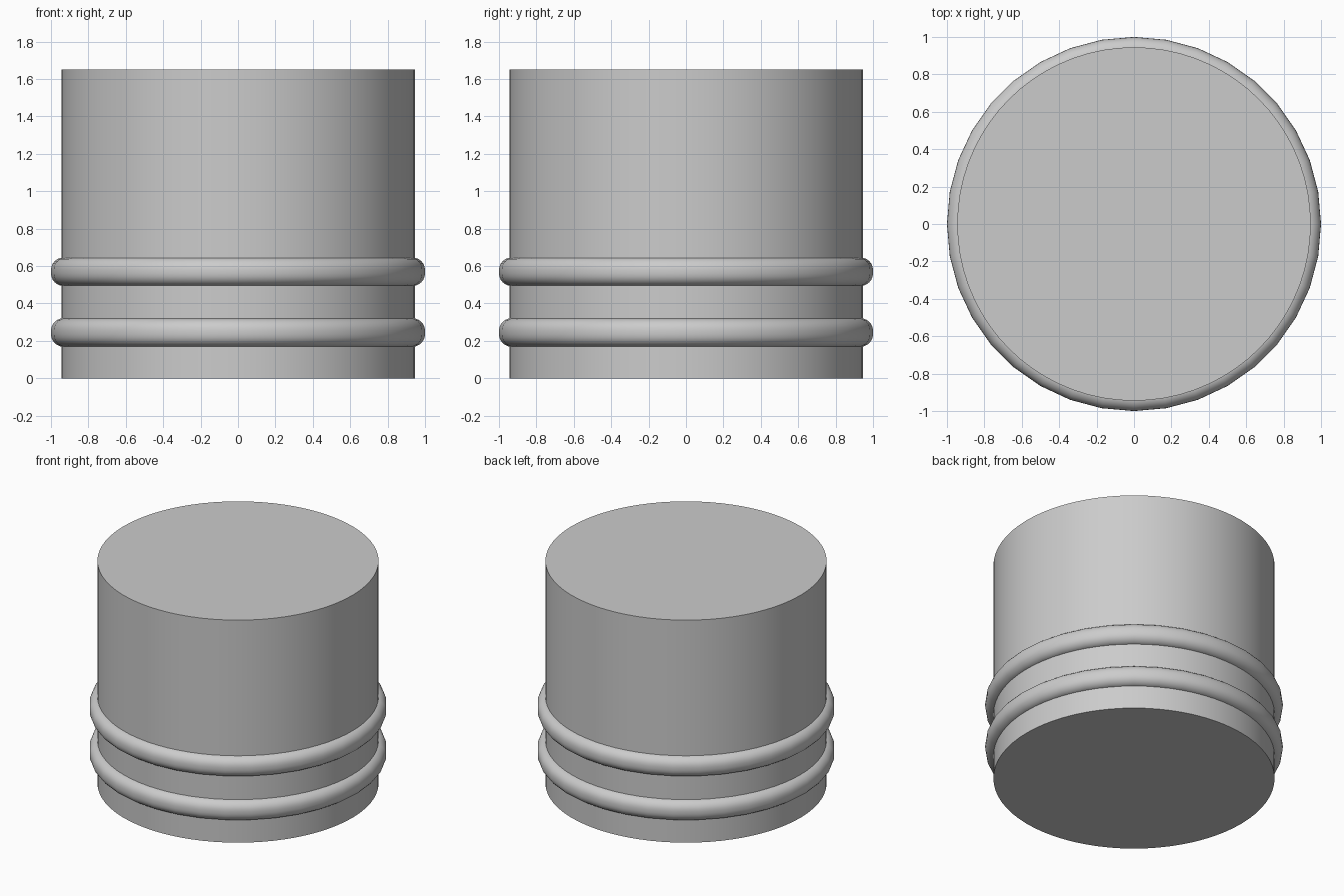
import bpy
import bmesh
import math

cube = bpy.data.objects.get("Cube")
if cube:
    bpy.data.objects.remove(cube)

# One plain grey for everything
grey = bpy.data.materials.new("mid grey")
grey.use_nodes = True
colour = (0.6, 0.6, 0.6, 1)
grey.diffuse_color = colour
grey.node_tree.nodes["Principled BSDF"].inputs["Base Color"].default_value = colour


def finish(obj, angle):
    obj.data.materials.append(grey)
    bpy.ops.object.select_all(action="DESELECT")
    obj.select_set(True)
    bpy.context.view_layer.objects.active = obj
    bpy.ops.object.shade_smooth_by_angle(angle=math.radians(angle))


def lathe_ring(name, profile, z, segments):
    """Revolve a closed (radius, height) profile about the z axis."""
    bm = bmesh.new()
    loops = []
    for i in range(segments):
        a = math.tau * i / segments
        loops.append([bm.verts.new((r * math.cos(a), r * math.sin(a), h))
                      for r, h in profile])
    n = len(profile)
    for i in range(segments):
        here, there = loops[i], loops[(i + 1) % segments]
        for j in range(n):
            k = (j + 1) % n
            bm.faces.new((here[j], there[j], there[k], here[k]))
    bmesh.ops.recalc_face_normals(bm, faces=bm.faces)
    mesh = bpy.data.meshes.new(name)
    bm.to_mesh(mesh)
    bm.free()
    obj = bpy.data.objects.new(name, mesh)
    obj.location.z = z
    bpy.context.collection.objects.link(obj)
    finish(obj, 30)


# Solid drum
HEIGHT = 1.65
bpy.ops.mesh.primitive_cylinder_add(vertices=72, radius=0.945, depth=HEIGHT,
                                    location=(0, 0, HEIGHT / 2))
body = bpy.context.object
body.name = "drum_body"
finish(body, 30)

# Rounded bands: two quarter rounds joined by a narrow flat rim
ROUND, FLAT, STEPS = 0.067, 0.009, 6
arc = [math.pi / 2 * i / STEPS for i in range(STEPS + 1)]
upper = [(1 - ROUND + ROUND * math.cos(a), FLAT + ROUND * math.sin(a)) for a in arc]
lower = [(r, -h) for r, h in upper]
inner = [(0.9, FLAT + ROUND), (0.9, -FLAT - ROUND)]
profile = upper + inner + lower[::-1]
for name, z in (("lower_band", 0.245), ("upper_band", 0.57)):
    lathe_ring(name, profile, z, 36)
